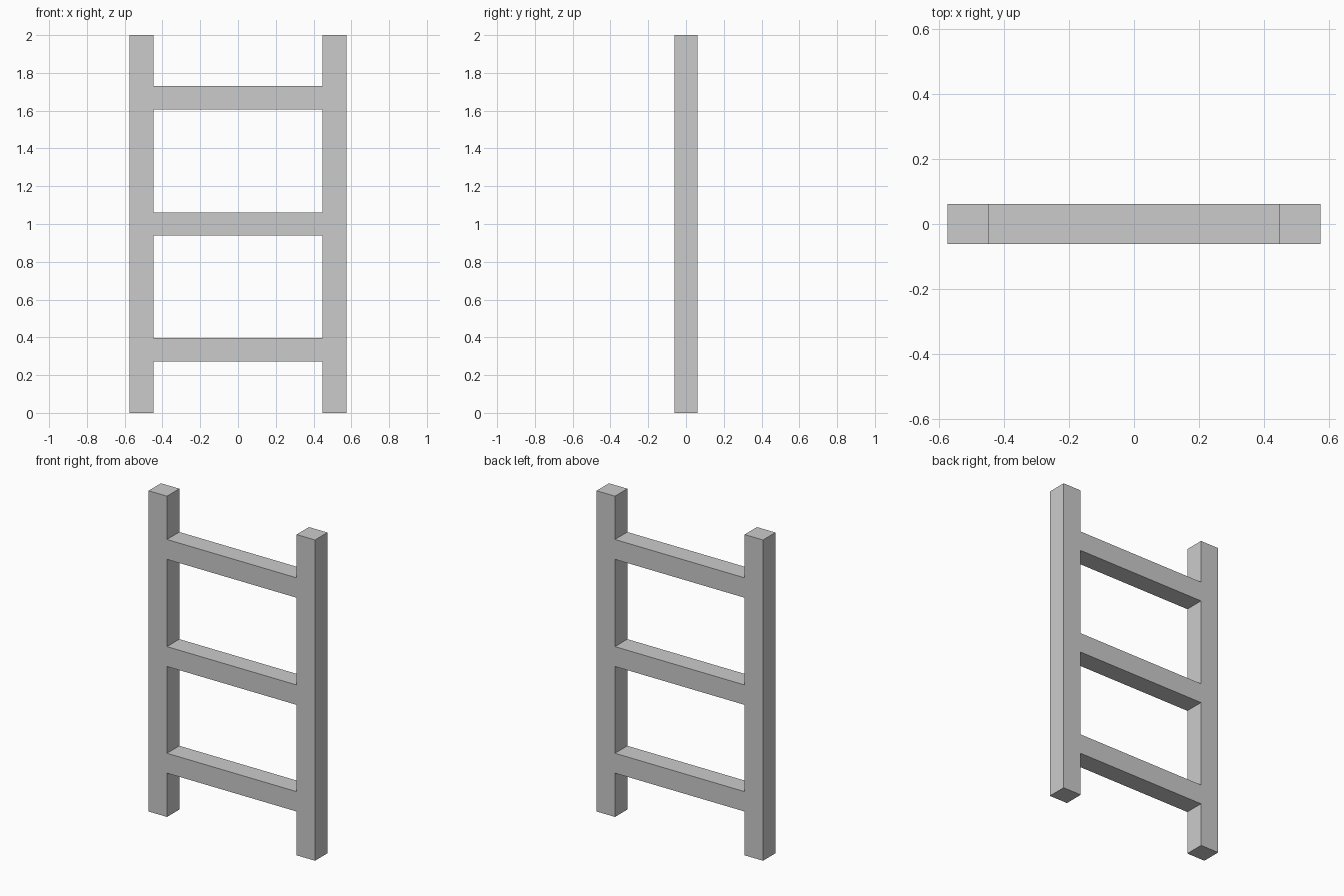
import bpy, bmesh

if "Cube" in bpy.data.objects:
    bpy.data.objects.remove(bpy.data.objects["Cube"])

HALF_DEPTH = 0.061
OUTER, INNER = 0.574, 0.447
RUNG_HALF = 0.062
RUNG_CENTRES = (0.335, 1.0, 1.668)

# Grid lines of the front silhouette: two rails joined by flush rungs
xs = (-OUTER, -INNER, INNER, OUTER)
zs = [0.0]
for c in RUNG_CENTRES:
    zs += [c - RUNG_HALF, c + RUNG_HALF]
zs.append(2.0)

bm = bmesh.new()
grid = [[bm.verts.new((x, -HALF_DEPTH, z)) for x in xs] for z in zs]

# Fill rail columns everywhere, and the middle column only at rung rows
for row in range(len(zs) - 1):
    for col in range(3):
        if col != 1 or row % 2 == 1:
            low, high = grid[row], grid[row + 1]
            bm.faces.new((low[col], low[col + 1], high[col + 1], high[col]))

# Give the silhouette its thickness
result = bmesh.ops.extrude_face_region(bm, geom=bm.faces[:], use_keep_orig=True)
moved = [v for v in result["geom"] if isinstance(v, bmesh.types.BMVert)]
bmesh.ops.translate(bm, verts=moved, vec=(0, 2 * HALF_DEPTH, 0))
bmesh.ops.recalc_face_normals(bm, faces=bm.faces[:])

mesh = bpy.data.meshes.new("ladder_frame")
bm.to_mesh(mesh)
bm.free()
ladder = bpy.data.objects.new("ladder_frame", mesh)
bpy.context.collection.objects.link(ladder)
